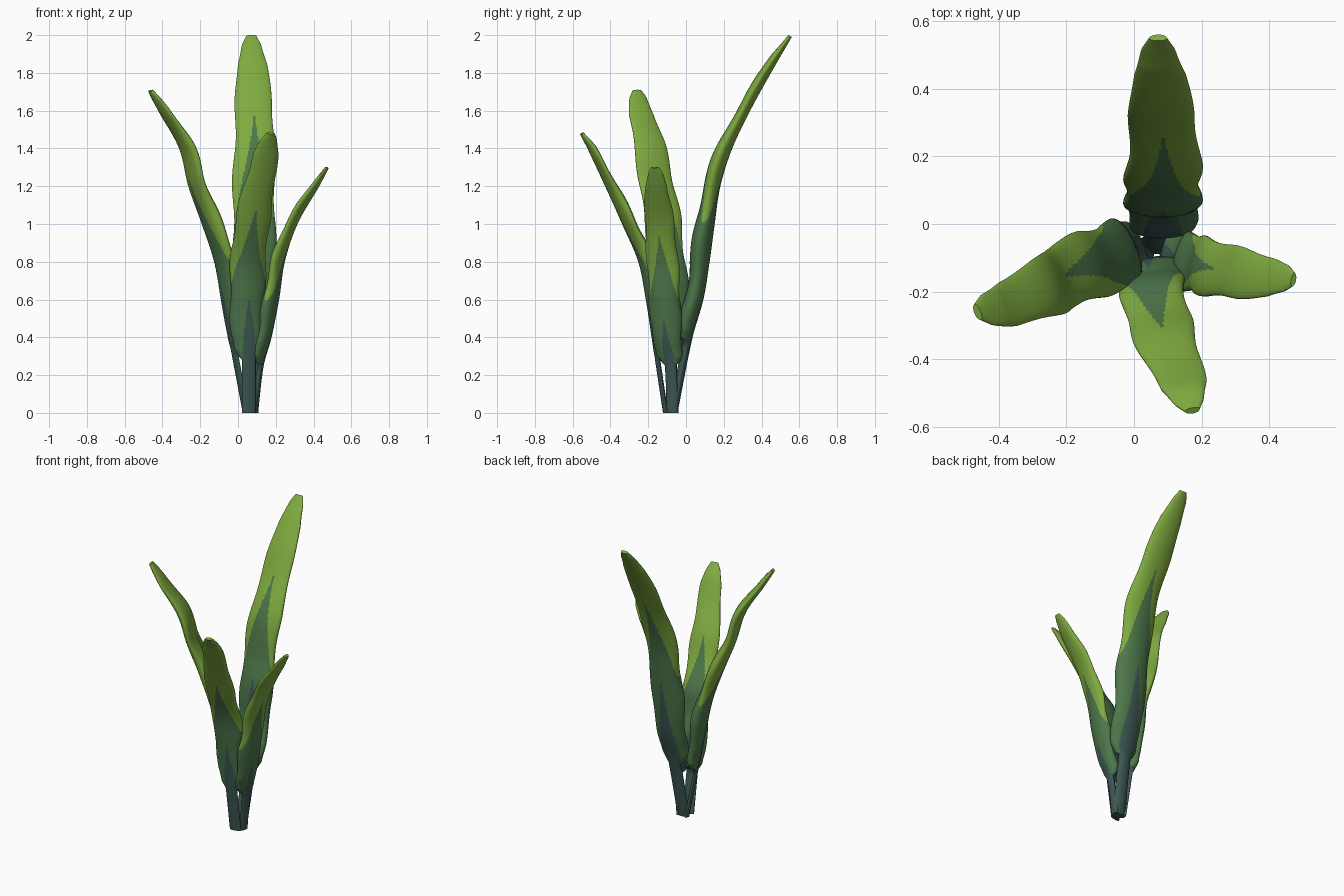
import bpy, bmesh, math
from mathutils import Vector

if "Cube" in bpy.data.objects:
    bpy.data.objects.remove(bpy.data.objects["Cube"])


def mat(name, rgb):
    m = bpy.data.materials.new(name)
    m.diffuse_color = (*rgb, 1)
    m.use_nodes = True
    m.node_tree.nodes["Principled BSDF"].inputs["Base Color"].default_value = m.diffuse_color
    return m


MATS = [mat("bright_leaf_green", (0.21, 0.40, 0.05)),
        mat("deep_leaf_green", (0.075, 0.185, 0.07)),
        mat("blue_green_stem", (0.048, 0.10, 0.092))]


def lerp_keys(keys, s):
    for (a, va), (b, vb) in zip(keys, keys[1:]):
        if s <= b:
            return va + (vb - va) * max(0, s - a) / (b - a)
    return keys[-1][1]


def curve(pts, z):
    # smooth midrib indexed by height (cubic Hermite in z)
    z = min(max(z, pts[0][2]), pts[-1][2])
    i = max(k for k in range(len(pts) - 1) if pts[k][2] <= z)
    p, q = Vector(pts[i]), Vector(pts[i + 1])
    o, r = Vector(pts[max(i - 1, 0)]), Vector(pts[min(i + 2, len(pts) - 1)])
    h = q.z - p.z
    f = (z - p.z) / h
    m0, m1 = (q - o) / (q.z - o.z) * h, (r - p) / (r.z - p.z) * h
    v = (p * (2*f**3 - 3*f**2 + 1) + m0 * (f**3 - 2*f**2 + f)
         + q * (3*f**2 - 2*f**3) + m1 * (f**3 - f**2))
    v.z = z
    return v


WIDTH = [(0, .55), (.03, .80), (.1, .92), (.3, 1), (.6, .98), (.78, .86), (.9, .70), (.97, .46), (1, .24)]
THICK = [(0, .6), (.05, .82), (.25, .95), (.4, .88), (.6, .72), (.8, .55), (.93, .42), (1, .2)]
NA = 96      # points round each lens-shaped section
NR = 140     # rows along each blade


def leaf(name, pts, z0, half, out, blue_tip, deep_tip, phase, stem):
    top = pts[-1][2]
    out = Vector((*out, 0)).normalized()
    side = Vector((-out.y, out.x, 0))
    # rows: a few on the stem, many on the blade
    rows = [(z0 * k / 8, None) for k in range(9)]
    rows += [(z0 + .012 + (top - z0 - .012) * k / NR, k / NR) for k in range(NR + 1)]
    bm = bmesh.new()
    grid = []
    for z, s in rows:
        p = curve(pts, z)
        tan = (curve(pts, z + .02) - curve(pts, z - .02)).normalized()
        inward = tan.cross(side).normalized()
        if inward.dot(out) > 0:
            inward.negate()
        ring = []
        for j in range(NA):
            a = 2 * math.pi * j / NA
            u, c = math.sin(a), math.cos(a)
            if s is None:
                (w, t), e = stem, .5
            else:
                # puffy, lumpy blade with softly rippled edges
                wave = math.sin(s * 24 + phase + (1.7 if u > 0 else 0) * abs(u))
                w = half * lerp_keys(WIDTH, s) * (1 + .06 * wave * abs(u))
                t = half * lerp_keys(THICK, s) * (1 + .08 * math.sin(s * 24 + phase))
                e = .62
            # outer half bulges more than the inner half
            d = t * e - t * c * (e if c > 0 else 1 - e)
            v = p + side * w * u + inward * d
            v.z = max(0, v.z if z else 0)
            ring.append(bm.verts.new(v))
        grid.append(ring)
    for i in range(len(rows) - 1):
        s = rows[i][1]
        for j in range(NA):
            k = (j + 1) % NA
            f = bm.faces.new((grid[i][j], grid[i][k], grid[i+1][k], grid[i+1][j]))
            f.smooth = True
            u = abs(math.sin(2 * math.pi * (j + .5) / NA))
            # pointed colour wedges along the midrib
            if s is None or s < blue_tip - .5 * u:
                f.material_index = 2
            elif s < deep_tip - .36 * u ** .8:
                f.material_index = 1
    bm.faces.new(grid[0]).material_index = 2
    bm.faces.new(grid[-1])
    bmesh.ops.recalc_face_normals(bm, faces=bm.faces)
    me = bpy.data.meshes.new(name)
    bm.to_mesh(me)
    bm.free()
    for m in MATS:
        me.materials.append(m)
    ob = bpy.data.objects.new(name, me)
    bpy.context.collection.objects.link(ob)


# tall leaf leaning back
leaf("back_leaf", [(.065, -.045, 0), (.08, .035, .4), (.085, .092, .6), (.085, .125, .8), (.085, .152, 1),
                   (.085, .182, 1.2), (.088, .245, 1.4), (.085, .34, 1.6), (.075, .45, 1.8),
                   (.072, .56, 1.99)], .37, .112, (0, 1), .36, .74, 0, (.043, .045))
# leaf leaning left
leaf("left_leaf", [(.03, -.075, 0), (-.045, -.09, .4), (-.08, -.1, .6), (-.115, -.12, .8),
                   (-.18, -.14, 1), (-.25, -.17, 1.2), (-.3, -.205, 1.4), (-.415, -.25, 1.6),
                   (-.472, -.264, 1.7)], .33, .102, (-.93, -.37), .27, .68, 2, (.033, .026))
# leaf leaning forward
leaf("front_leaf", [(.06, -.12, 0), (.06, -.165, .3), (.06, -.21, .6), (.065, -.25, .8),
                    (.085, -.335, 1), (.12, -.425, 1.2), (.16, -.52, 1.4), (.175, -.56, 1.475)],
     .28, .095, (.2, -1), .27, .68, 4, (.037, .024))
# small leaf leaning right
leaf("right_leaf", [(.105, -.075, 0), (.135, -.085, .25), (.175, -.11, .4), (.215, -.122, .6),
                    (.245, -.132, .8), (.312, -.147, 1), (.428, -.162, 1.2), (.479, -.167, 1.295)],
     .25, .085, (1, -.2), .23, .67, 1, (.031, .03))
